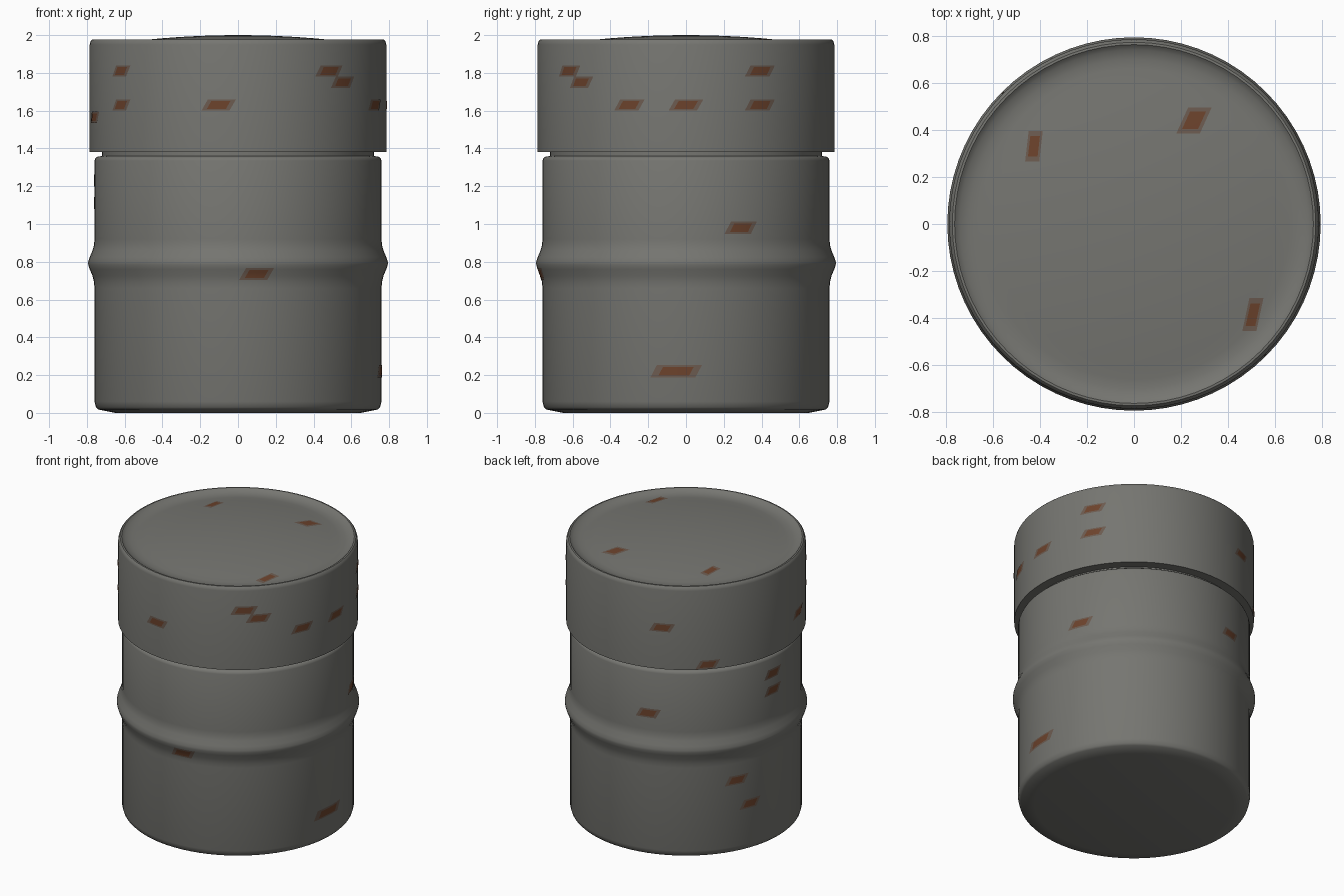
import bpy, bmesh, math

if "Cube" in bpy.data.objects:
    bpy.data.objects.remove(bpy.data.objects["Cube"])

SEG = 72


def material(name, rgb):
    m = bpy.data.materials.new(name)
    m.diffuse_color = (*rgb, 1)
    m.use_nodes = True
    m.node_tree.nodes["Principled BSDF"].inputs["Base Color"].default_value = m.diffuse_color
    return m


STEEL = material("steel_grey", (0.18, 0.18, 0.165))
STAIN = material("rust_edge", (0.15, 0.105, 0.08))
RUST = material("rust_core", (0.15, 0.055, 0.025))


def finish(bm, name, mats, angle=40):
    mesh = bpy.data.meshes.new(name)
    bm.to_mesh(mesh)
    bm.free()
    obj = bpy.data.objects.new(name, mesh)
    bpy.context.collection.objects.link(obj)
    for m in mats:
        mesh.materials.append(m)
    bpy.ops.object.select_all(action='DESELECT')
    obj.select_set(True)
    bpy.context.view_layer.objects.active = obj
    bpy.ops.object.shade_smooth_by_angle(angle=math.radians(angle))
    return obj


def lathe(name, profile):
    """Revolve (radius, z) points around z; radius 0 closes the end."""
    bm = bmesh.new()
    verts = [bm.verts.new((r, 0, z)) for r, z in profile]
    edges = [bm.edges.new(p) for p in zip(verts, verts[1:])]
    bmesh.ops.spin(bm, geom=verts + edges, cent=(0, 0, 0), axis=(0, 0, 1),
                   angle=math.tau, steps=SEG)
    bmesh.ops.remove_doubles(bm, verts=bm.verts, dist=1e-4)
    bmesh.ops.recalc_face_normals(bm, faces=bm.faces)
    return finish(bm, name, [STEEL])


def lerp(points, t):
    for (a, b), (c, d) in zip(points, points[1:]):
        if a <= t <= c:
            return b + (d - b) * (t - a) / (c - a)
    return points[-1][1]


# Drum body with rolled rib, rounded shoulder and neck under the lid
side = [(0.65, 0), (0.74, 0.018), (0.752, 0.03), (0.76, 0.06), (0.76, 0.66),
        (0.762, 0.69), (0.77, 0.725), (0.785, 0.76), (0.793, 0.785),
        (0.793, 0.80), (0.785, 0.825), (0.77, 0.86), (0.762, 0.89),
        (0.76, 0.92), (0.76, 1.335), (0.755, 1.348), (0.745, 1.356)]
lathe("drum_body", [(0, 0)] + side + [(0.72, 1.36), (0.72, 1.38)])

# Lid with straight skirt, rounded rim, shallow gutter and gentle dome
dome = [(r, 2.0 - 0.104 * r * r) for r in (0, 0.1, 0.2, 0.3, 0.4, 0.5, 0.6, 0.66)]
top = dome + [(0.70, 1.953), (0.74, 1.962), (0.755, 1.972)]
skirt = [(0.762, 1.978), (0.772, 1.977), (0.781, 1.967), (0.785, 1.95),
         (0.785, 1.38), (0.72, 1.38)]
lathe("drum_lid", top + skirt)

# Rust patches: slanted strips that follow the surface, pale edge plus dark core
bm = bmesh.new()


def strip(place, w, h, slant, index):
    n, k = 6, 3
    grid = [[bm.verts.new(place((i / n - 0.5) * w + (j / k - 0.5) * slant,
                                (j / k - 0.5) * h))
             for i in range(n + 1)] for j in range(k + 1)]
    for j in range(k):
        for i in range(n):
            f = bm.faces.new((grid[j][i], grid[j][i + 1],
                              grid[j + 1][i + 1], grid[j + 1][i]))
            f.material_index = index


def patch(make_place, w, h, slant):
    strip(make_place(0.002), w, h, slant, 0)
    strip(make_place(0.0035), w * 0.68, h * 0.68, slant * 0.68, 1)


def wall(azimuth, z, radius_at):
    def make(offset):
        def place(u, v):
            r = radius_at(z + v) + offset
            a = math.radians(azimuth) + u / r
            return (r * math.cos(a), r * math.sin(a), z + v)
        return place
    return make


def roof(x, y):
    def make(offset):
        def place(u, v):
            p, q = x + u, y + v
            return (p, q, lerp(top, math.hypot(p, q)) + offset)
        return place
    return make


# Lid skirt patches: azimuth, height, width
for az, z, w in [(218, 1.81, 0.12), (218, 1.63, 0.12), (262.5, 1.63, 0.15),
                 (308, 1.81, 0.15), (315, 1.75, 0.14), (337.5, 1.63, 0.14),
                 (0, 1.63, 0.15), (30, 1.81, 0.15), (30, 1.63, 0.15),
                 (113.5, 1.68, 0.14), (135.5, 1.415, 0.13), (194.5, 1.565, 0.14)]:
    patch(wall(az, z, lambda h: 0.785), w, 0.06, 0.035)

# Body patches: azimuth, height, width
profile = [(z, r) for r, z in side]
for az, z, w in [(277.3, 0.735, 0.15), (22.5, 0.98, 0.15), (356, 0.22, 0.24),
                 (106, 1.04, 0.14), (173.5, 1.23, 0.13), (173.5, 1.11, 0.13),
                 (151, 0.54, 0.14), (158.6, 0.35, 0.13)]:
    patch(wall(az, z, lambda h: lerp(profile, h)), w, 0.065, 0.035)

# Lid top patches: x, y, width, depth, slant
for x, y, w, d, s in [(0.255, 0.44, 0.10, 0.11, 0.05),
                      (-0.425, 0.33, 0.06, 0.13, 0.015),
                      (0.505, -0.385, 0.06, 0.14, 0.03)]:
    patch(roof(x, y), w, d, s)

finish(bm, "rust_patches", [STAIN, RUST])
